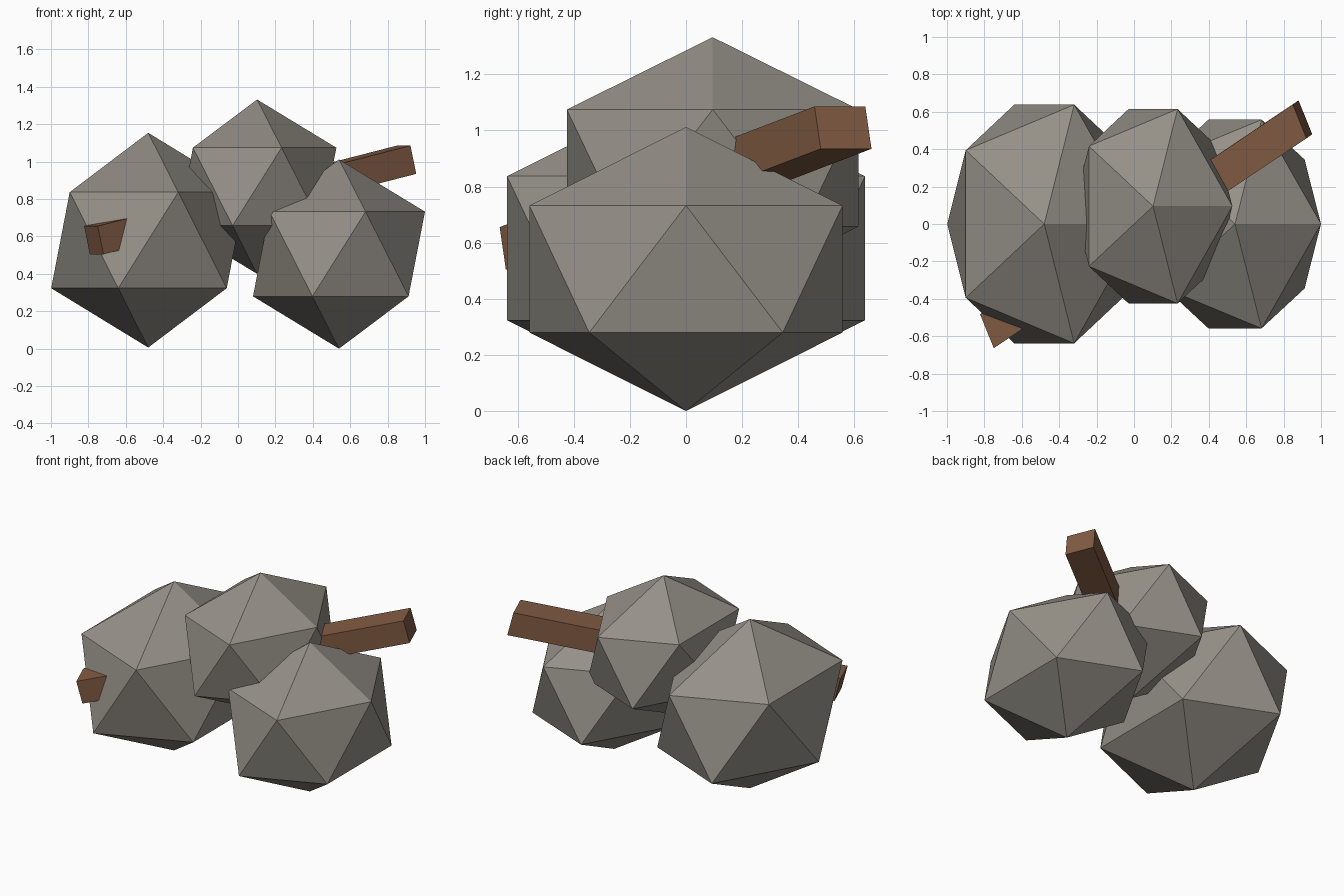
import bpy
from mathutils import Matrix, Vector

if "Cube" in bpy.data.objects:
    bpy.data.objects.remove(bpy.data.objects["Cube"], do_unlink=True)


def make_material(name, rgb):
    mat = bpy.data.materials.new(name)
    mat.use_nodes = True
    colour = (*rgb, 1.0)
    mat.diffuse_color = colour
    bsdf = next(n for n in mat.node_tree.nodes if n.type == 'BSDF_PRINCIPLED')
    bsdf.inputs["Base Color"].default_value = colour
    return mat


stone = make_material("stone grey", (0.30, 0.28, 0.245))
wood = make_material("wood brown", (0.22, 0.105, 0.056))


def finish(name, matrix, mat):
    """Name the active primitive, bake its shape into the mesh and colour it."""
    obj = bpy.context.object
    obj.name = obj.data.name = name
    obj.data.transform(matrix)
    obj.data.materials.append(mat)
    return obj


# Three faceted boulders: name, centre, radii
boulders = [
    ("large_boulder", (-0.48, 0, 0.58), (0.58, 0.75, 0.574)),
    ("upper_boulder", (0.102, 0.095, 0.866), (0.474, 0.611, 0.466)),
    ("small_boulder", (0.54, 0, 0.506), (0.514, 0.656, 0.506)),
]
for name, centre, radii in boulders:
    bpy.ops.mesh.primitive_ico_sphere_add(subdivisions=1, radius=1)
    shape = Matrix.Translation(centre) @ Matrix.Diagonal((*radii, 1))
    finish(name, shape, stone)

# Slanted beam running right through the pile, slightly sheared
length = Vector((0.836, 0.561, 0.215))
width = Vector((-0.0365, 0.0905, 0))
height = Vector((-0.0153, -0.011, 0.0755))
shape = Matrix((length, width, height)).transposed().to_4x4()
shape.translation = (0.065, -0.0015, 0.795)
bpy.ops.mesh.primitive_cube_add(size=2)
finish("wooden_beam", shape, wood)
